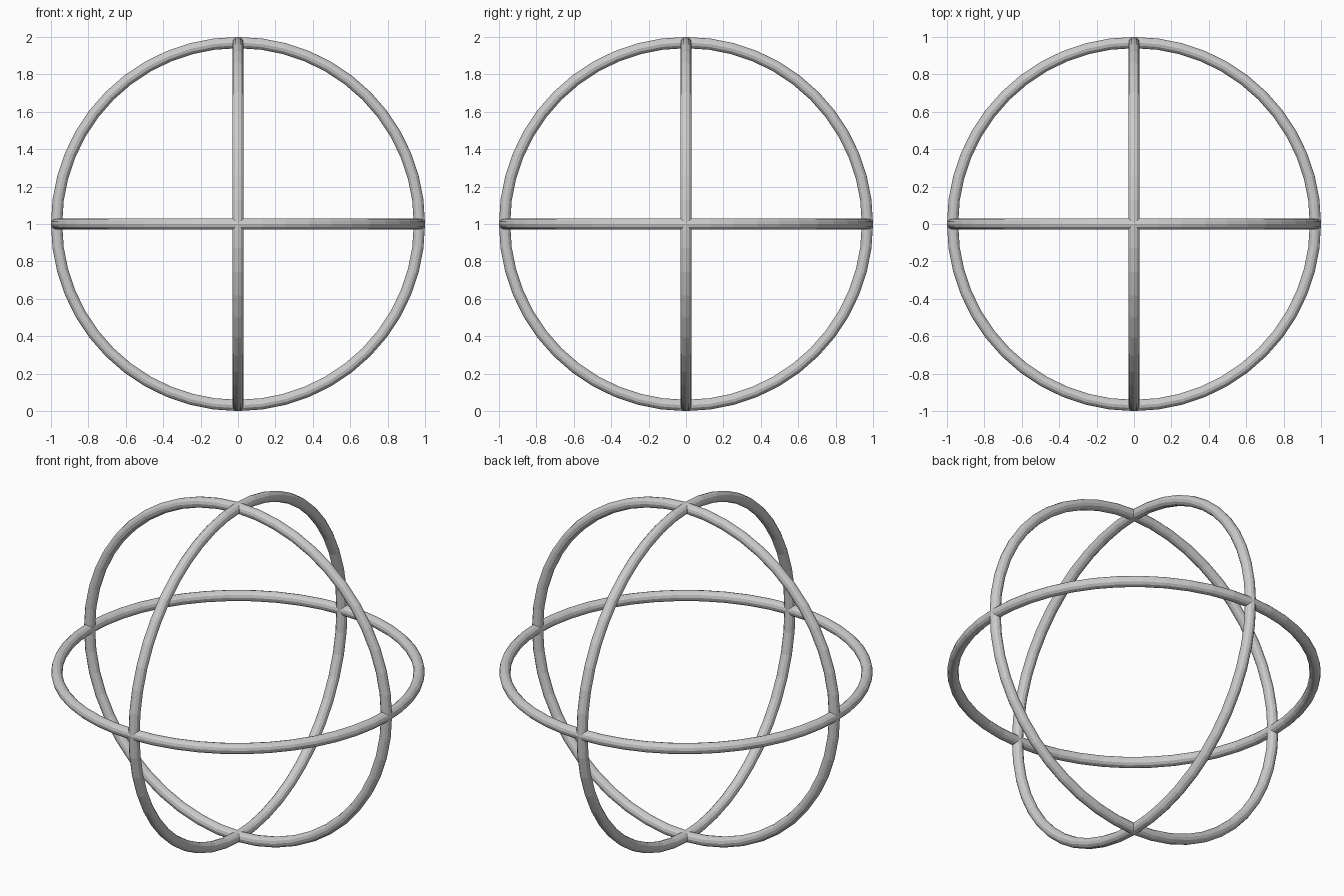
import bpy
from math import pi

if "Cube" in bpy.data.objects:
    bpy.data.objects.remove(bpy.data.objects["Cube"])

TUBE = 0.03


def ring(name, rotation):
    bpy.ops.mesh.primitive_torus_add(
        major_segments=48, minor_segments=12,
        major_radius=1 - TUBE, minor_radius=TUBE,
        location=(0, 0, 1), rotation=rotation)
    bpy.context.object.name = name


# Three equal faceted rings, one in each main plane
ring("horizontal_ring", (0, 0, 0))
ring("front_facing_ring", (pi / 2, 0, 0))
ring("side_facing_ring", (0, pi / 2, 0))
